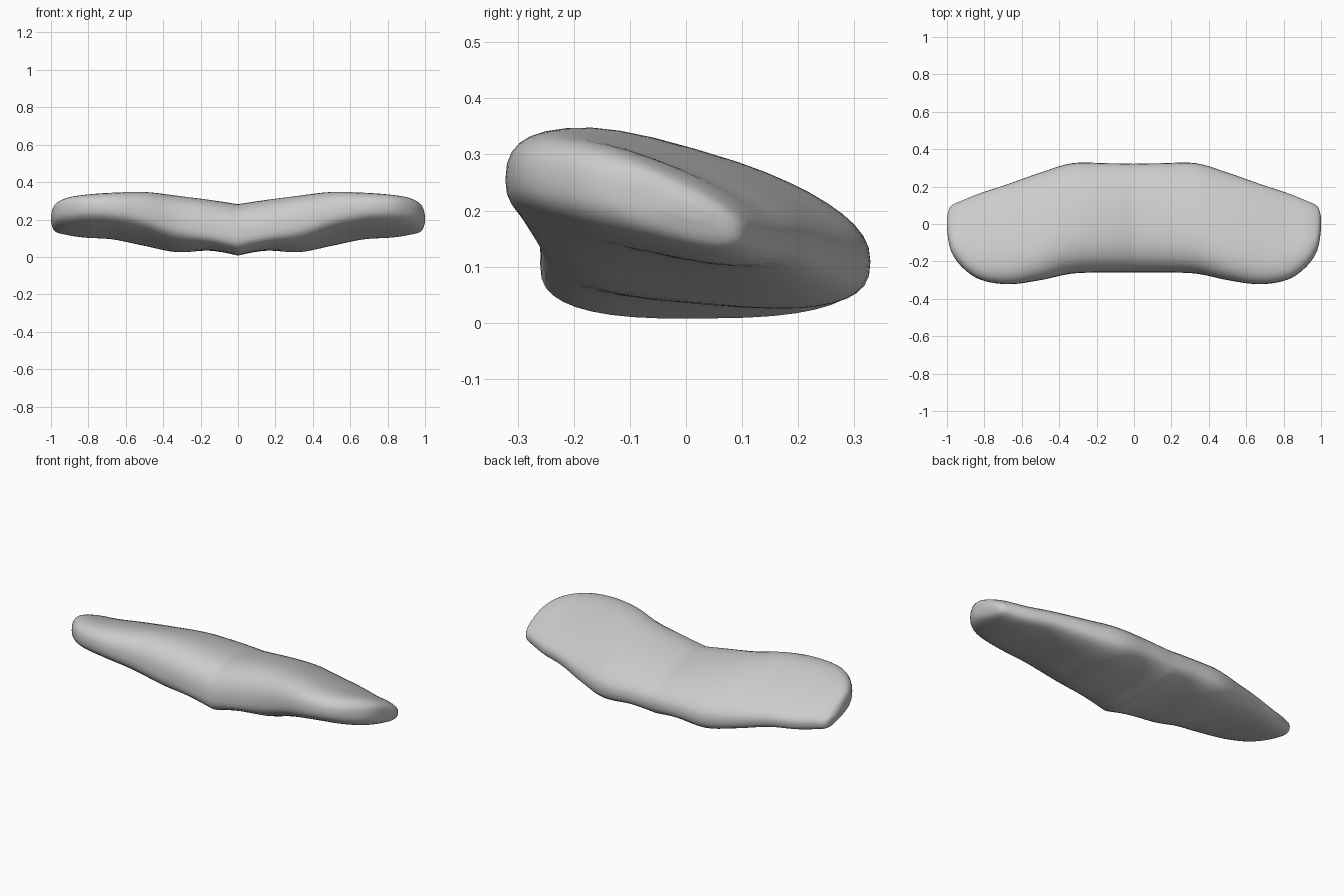
import bpy, math

if "Cube" in bpy.data.objects:
    bpy.data.objects.remove(bpy.data.objects["Cube"])

# Half-wing stations: x, front y, front z, back y, back z, rise above chord, drop below chord
STATIONS = [
    (0.00, -.26, .105, .322, .11, .165, .100),
    (0.15, -.26, .130, .325, .11, .170, .085),
    (0.33, -.265, .17, .325, .11, .165, .105),
    (0.50, -.300, .225, .275, .125, .140, .095),
    (0.67, -.322, .255, .215, .150, .108, .085),
    (0.82, -.298, .262, .165, .155, .090, .080),
    (0.92, -.230, .250, .125, .165, .080, .070),
    (0.98, -.140, .235, .095, .170, .055, .050),
    (1.00, -.030, .210, .040, .195, .015, .015),
]
RING, STEPS = 40, 5


def spline(a, b, c, d, t):
    return [0.5 * (2 * q + (r - p) * t + (2 * p - 5 * q + 4 * r - s) * t * t
                   + (3 * q - p - 3 * r + s) * t ** 3)
            for p, q, r, s in zip(a, b, c, d)]


def power(v, e):
    return math.copysign(abs(v) ** e, v)


def section(s):
    """Rounded slab cross-section, fuller towards the front on top."""
    x, yf, zf, yb, zb, up, down = s
    pts = []
    for i in range(RING):
        a = 2 * math.pi * i / RING
        e = 0.85 if math.sin(a) >= 0 else 0.72
        c, h = power(math.cos(a), e), power(math.sin(a), e)
        y = (yf + yb) / 2 + c * (yb - yf) / 2
        z = (zf + zb) / 2 + c * (zb - zf) / 2
        z += h * (up * (1 - 0.3 * c) if h > 0 else down)
        pts.append((min(x, 1.0), y, z))
    return pts


# Smoothly resample the stations
n = len(STATIONS)
rows = []
for i in range(n - 1):
    q = [STATIONS[max(0, min(n - 1, i + k))] for k in (-1, 0, 1, 2)]
    rows += [spline(*q, k / STEPS) for k in range(STEPS)]
rows.append(STATIONS[-1])

verts = [p for r in rows for p in section(r)]
faces = []
for r in range(len(rows) - 1):
    for i in range(RING):
        j = (i + 1) % RING
        a, b = r * RING, (r + 1) * RING
        faces.append((a + i, a + j, b + j, b + i))
last = (len(rows) - 1) * RING
faces.append([last + i for i in range(RING)])

mesh = bpy.data.meshes.new("curved_pad")
mesh.from_pydata(verts, [], faces)
pad = bpy.data.objects.new("curved_pad", mesh)
bpy.context.collection.objects.link(pad)

# Mirror the half across the centre crease
mod = pad.modifiers.new("mirror", 'MIRROR')
mod.use_clip = True
mod.merge_threshold = 0.0005
bpy.context.view_layer.objects.active = pad
pad.select_set(True)
bpy.ops.object.modifier_apply(modifier="mirror")
bpy.ops.object.mode_set(mode='EDIT')
bpy.ops.mesh.select_all(action='SELECT')
bpy.ops.mesh.normals_make_consistent(inside=False)
bpy.ops.object.mode_set(mode='OBJECT')
bpy.ops.object.shade_smooth_by_angle(angle=math.radians(40))
